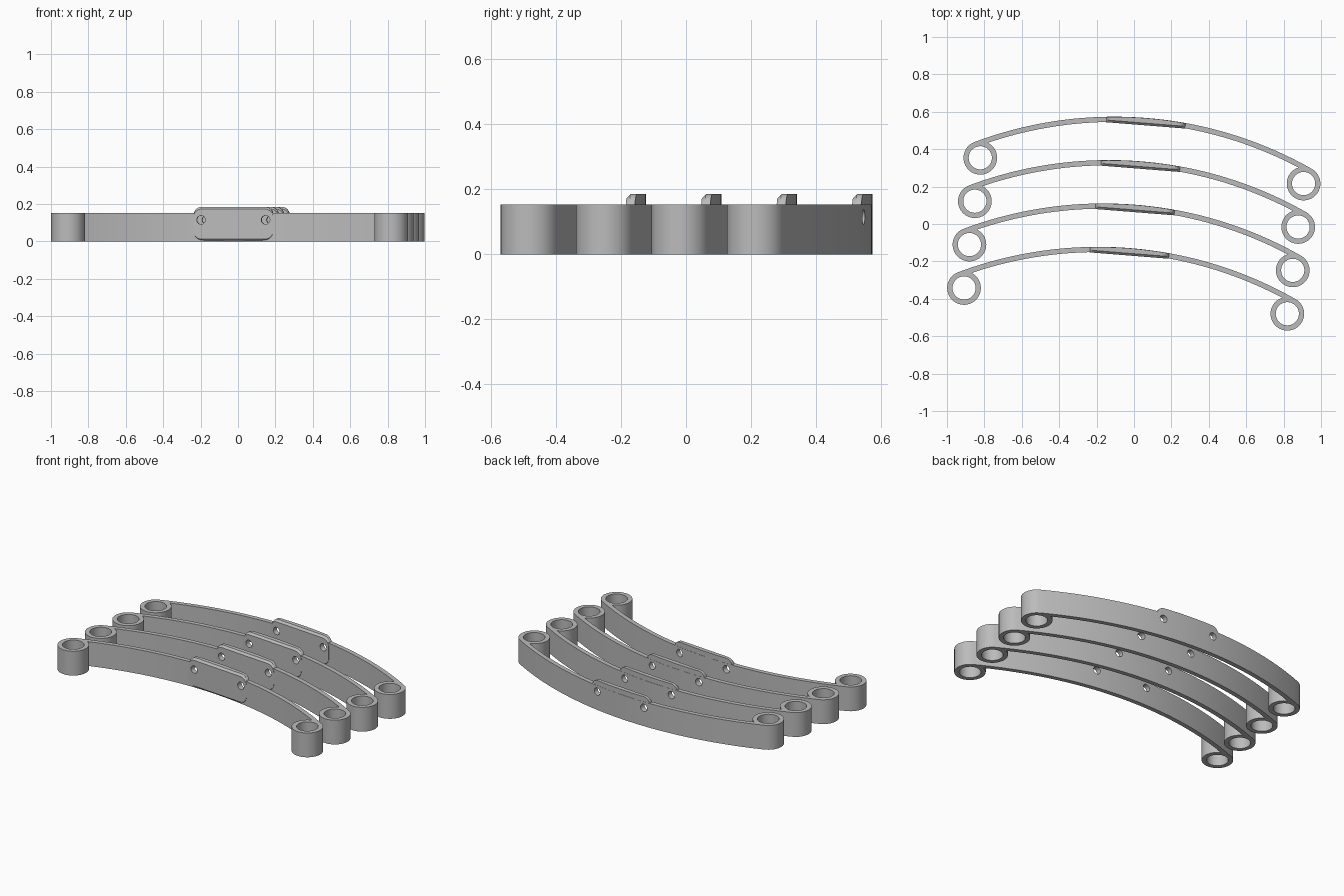
import bpy, bmesh
from math import sin, cos, asin, acos, atan2, sqrt, pi, radians

if "Cube" in bpy.data.objects:
    bpy.data.objects.remove(bpy.data.objects["Cube"])

HALF_SPAN = 0.867    # eye centre distance from the middle
RISE = 0.283         # crown height above the line of eyes
EYE_R, BORE_R = 0.09, 0.062
THICK, HEIGHT = 0.028, 0.153
TILT = radians(-4.56)
COUNT = 4

# Radius of the arc that touches the outside of both eyes
R = (HALF_SPAN**2 + RISE**2 - EYE_R**2) / (2 * (RISE - EYE_R))
CY = RISE - R

steel = bpy.data.materials.new("grey_steel")
steel.use_nodes = True
steel.diffuse_color = (0.5, 0.5, 0.5, 1)
steel.node_tree.nodes["Principled BSDF"].inputs["Base Color"].default_value = (0.5, 0.5, 0.5, 1)


def arc(cx, cy, r, a, b, n):
    return [(cx + r * cos(a + (b - a) * i / n), cy + r * sin(a + (b - a) * i / n))
            for i in range(n + 1)]


def add_object(name, data):
    obj = bpy.data.objects.new(name, data)
    bpy.context.collection.objects.link(obj)
    return obj


def activate(obj):
    bpy.ops.object.select_all(action='DESELECT')
    obj.select_set(True)
    bpy.context.view_layer.objects.active = obj


def clean(mesh):
    bm = bmesh.new()
    bm.from_mesh(mesh)
    bmesh.ops.remove_doubles(bm, verts=bm.verts, dist=0.00001)
    bmesh.ops.recalc_face_normals(bm, faces=bm.faces)
    bm.to_mesh(mesh)
    bm.free()


def leaf_outline():
    """Arched strap with a round eye at each end, as one closed outline."""
    alpha = asin(HALF_SPAN / (R - EYE_R))
    inner = R - THICK
    phi = acos(((R - EYE_R)**2 + inner**2 - EYE_R**2) / (2 * (R - EYE_R) * inner))
    beta = alpha - phi
    meet = atan2(CY + inner * cos(beta), inner * sin(beta) - HALF_SPAN)
    half = arc(0, CY, R, pi / 2, pi / 2 - alpha, 24)
    half += arc(HALF_SPAN, 0, EYE_R, pi / 2 - alpha, meet - 2 * pi, 40)[1:]
    half += arc(0, CY, inner, pi / 2 - beta, pi / 2, 24)[1:]
    return half + [(-x, y) for x, y in reversed(half[1:-1])]


def make_leaf():
    curve = bpy.data.curves.new("leaf_profile", 'CURVE')
    curve.dimensions = '2D'
    curve.fill_mode = 'BOTH'
    curve.extrude = HEIGHT / 2
    loops = [leaf_outline()]
    loops += [arc(s * HALF_SPAN, 0, BORE_R, 0, 2 * pi, 48)[:-1] for s in (-1, 1)]
    for pts in loops:
        spline = curve.splines.new('POLY')
        spline.points.add(len(pts) - 1)
        for p, (x, y) in zip(spline.points, pts):
            p.co = (x, y, 0, 1)
        spline.use_cyclic_u = True
    obj = add_object("leaf_spring", curve)
    activate(obj)
    bpy.ops.object.convert(target='MESH')
    obj = bpy.context.object
    for v in obj.data.vertices:
        v.co.z += HEIGHT / 2
    clean(obj.data)
    return obj


def make_plate():
    """Centre pad: curved back, flat chamfered front, rounded corners."""
    half, top, corner, chamfer = 0.214, 0.185, 0.045, 0.012
    front = RISE - 0.04
    straight = half - corner
    xs = [straight * i / 8 for i in range(9)]
    xs += [straight + corner * sin(pi / 2 * i / 8) for i in range(1, 9)]
    xs = [-x for x in reversed(xs[1:])] + xs
    bm = bmesh.new()
    rings = []
    for x in xs:
        e = max(0, abs(x) - straight)
        dz = corner - sqrt(max(0, corner**2 - e**2))
        lo, hi = dz, top - dz
        back = CY + sqrt(R**2 - x**2) - 0.001
        section = [(back, lo), (back, hi), (front + chamfer, hi),
                   (front, hi - chamfer), (front, lo + chamfer), (front + chamfer, lo)]
        rings.append([bm.verts.new((x, y, z)) for y, z in section])
    for a, b in zip(rings, rings[1:]):
        for i in range(6):
            j = (i + 1) % 6
            bm.faces.new((a[i], a[j], b[j], b[i]))
    bm.faces.new(rings[0])
    bm.faces.new(rings[-1])
    mesh = bpy.data.meshes.new("centre_plate")
    bm.to_mesh(mesh)
    bm.free()
    clean(mesh)
    return add_object("centre_plate", mesh)


leaf, plate = make_leaf(), make_plate()

# Two bolt holes through strap and plate
for side in (-1, 1):
    bpy.ops.mesh.primitive_cylinder_add(vertices=32, radius=0.023, depth=0.3,
                                        location=(side * 0.173, RISE, 0.115),
                                        rotation=(pi / 2, 0, 0))
    cutter = bpy.context.object
    cutter.hide_render = True
    for obj in (leaf, plate):
        mod = obj.modifiers.new("bolt_hole", 'BOOLEAN')
        mod.operation = 'DIFFERENCE'
        mod.solver = 'EXACT'
        mod.object = cutter
        activate(obj)
        bpy.ops.object.modifier_apply(modifier=mod.name)
    bpy.data.objects.remove(cutter)

for obj in (leaf, plate):
    obj.data.materials.clear()
    obj.data.materials.append(steel)
    activate(obj)
    bpy.ops.object.shade_smooth_by_angle(angle=radians(30))

# Row of identical springs, each stepped back and slightly sideways
for i in range(COUNT):
    k = i - (COUNT - 1) / 2
    for src in (leaf, plate):
        obj = src if i == 0 else add_object(f"{src.name}_{i + 1}", src.data)
        obj.location = (0.029 * k - 0.001, 0.232 * k - 0.063, 0)
        obj.rotation_euler = (0, 0, TILT)
